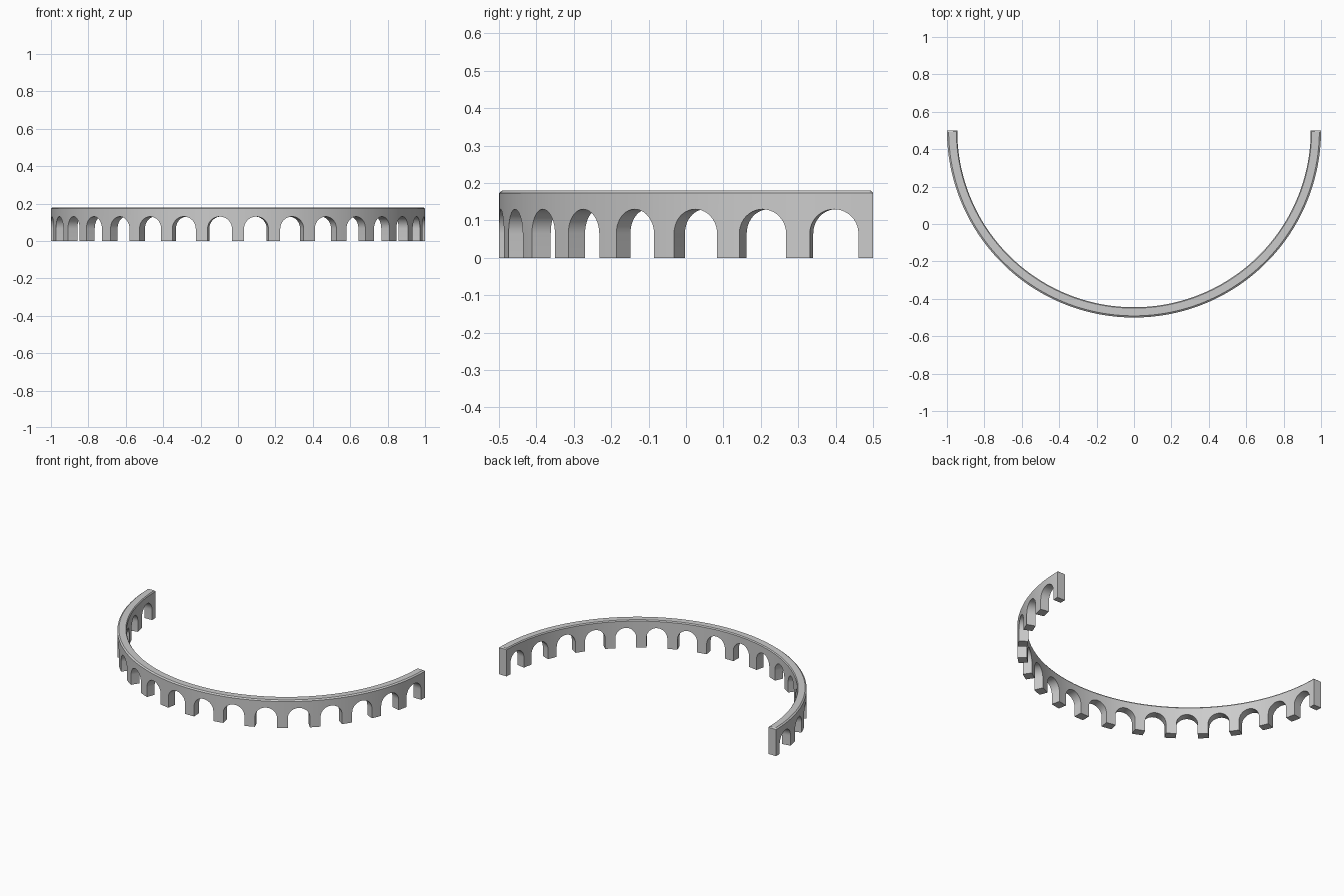
import bpy, bmesh
from math import pi, sin, cos, sqrt

if "Cube" in bpy.data.objects:
    bpy.data.objects.remove(bpy.data.objects["Cube"])

OUTER, INNER, HEIGHT = 1.0, 0.945, 0.18
SPRING, RADIUS, BAYS = 0.065, 0.0655, 16   # arch springing height, half width, count
END = 0.039                                # width of the end piers
PITCH = (pi - 2 * END - 2 * RADIUS) / (BAYS - 1)
BEV = 0.009

bm = bmesh.new()


def ring(phi, zb, drop=0.0):
    """Cross-section of the wall at one angle, with its underside at zb."""
    mid = max(zb, SPRING)
    top = HEIGHT - drop
    prof = [(OUTER, zb), (OUTER, mid), (OUTER, HEIGHT - 0.007), (OUTER - BEV, top),
            (INNER + 0.005, top), (INNER, HEIGHT - 0.007), (INNER, mid), (INNER, zb)]
    return [bm.verts.new((-r * cos(phi), 0.5 - r * sin(phi), z)) for r, z in prof]


def loft(rings):
    for a, b in zip(rings, rings[1:]):
        for i in range(8):
            j = (i + 1) % 8
            bm.faces.new((a[i], b[i], b[j], a[j]))


def pier(p0, p1):
    phis = [p0 + (p1 - p0) * t / 4 for t in range(5)]
    rings = [ring(p, 0) for p in phis]
    if p0 == 0:
        rings = [ring(0, 0, 0.006), ring(0.007, 0)] + rings[1:]
    if p1 == pi:
        rings = rings[:-1] + [ring(pi - 0.007, 0), ring(pi, 0, 0.006)]
    loft(rings)
    return rings


def arch(c):
    # cosine spacing gives an even semicircle
    n = 20
    rings = [ring(c - RADIUS * cos(pi * k / n), SPRING + (0.065 * sin(pi * k / n) if 0 < k < n else 0))
             for k in range(n + 1)]
    loft(rings)
    return rings


# alternating piers and arches, joined by the jamb faces
edge, last = 0, None
for b in range(BAYS + 1):
    c = END + RADIUS + b * PITCH
    p = pier(edge, c - RADIUS if b < BAYS else pi)
    if last:
        a, q = last[-1], p[0]
        bm.faces.new((a[0], q[0], q[7], a[7]))
    else:
        bm.faces.new(p[0])
    if b == BAYS:
        bm.faces.new(p[-1])
        break
    last = arch(c)
    a, q = p[-1], last[0]
    bm.faces.new((a[0], q[0], q[7], a[7]))
    edge = c + RADIUS

bmesh.ops.remove_doubles(bm, verts=bm.verts, dist=1e-5)
bmesh.ops.recalc_face_normals(bm, faces=bm.faces)
me = bpy.data.meshes.new("curved_arcade")
bm.to_mesh(me)
bm.free()
ob = bpy.data.objects.new("curved_arcade", me)
bpy.context.collection.objects.link(ob)
bpy.context.view_layer.objects.active = ob
ob.select_set(True)
bpy.ops.object.shade_smooth_by_angle(angle=0.6)
